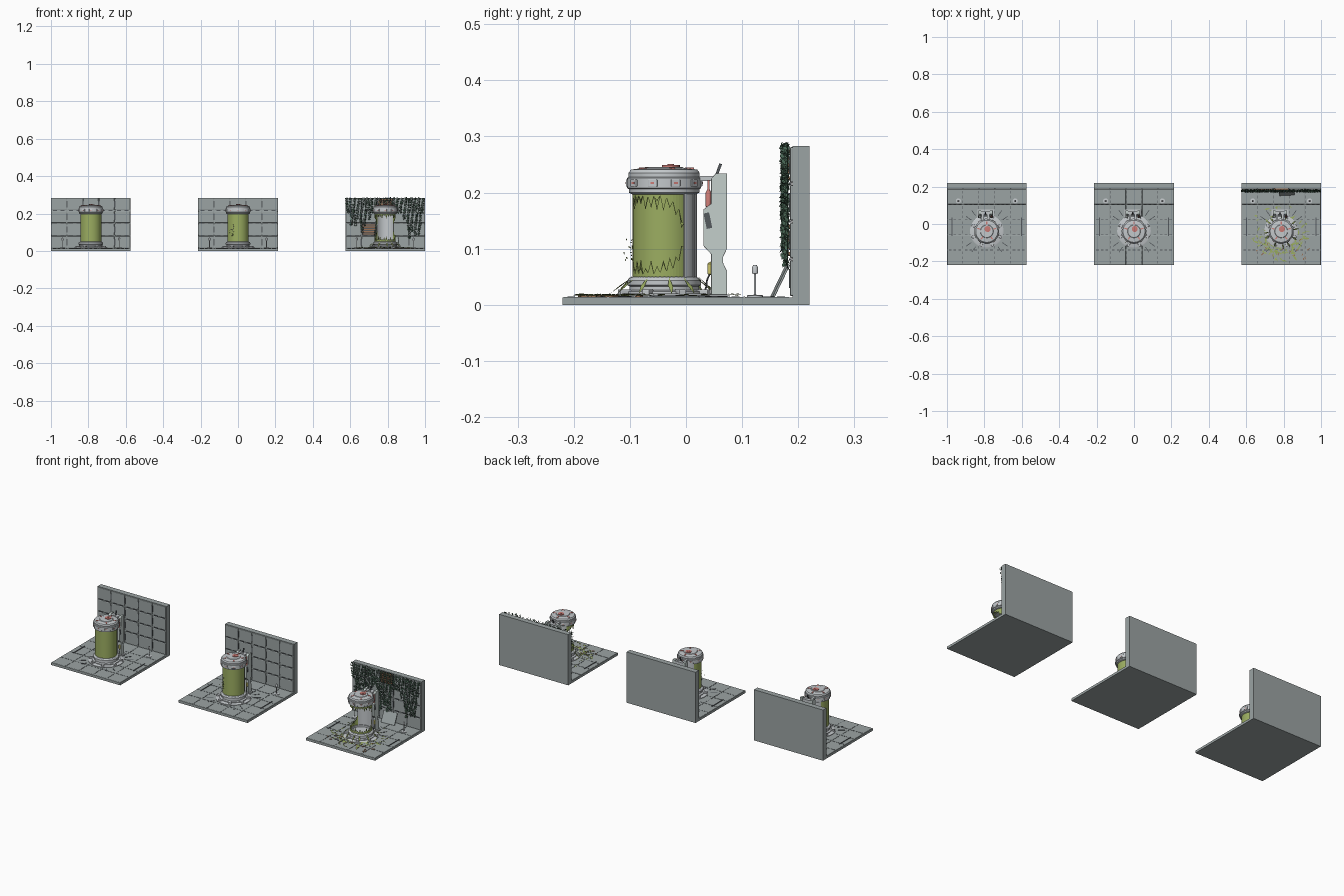
import bpy, bmesh, random
from math import sin, cos, pi, radians
from mathutils import Vector, Matrix, Euler

if "Cube" in bpy.data.objects:
    bpy.data.objects.remove(bpy.data.objects["Cube"])

random.seed(4)
CY = -0.039            # tank axis in y
FLOOR = 0.0143


def mat(name, *rgb):
    m = bpy.data.materials.new(name)
    m.diffuse_color = (*rgb, 1)
    m.use_nodes = True
    m.node_tree.nodes["Principled BSDF"].inputs["Base Color"].default_value = m.diffuse_color
    return m


GREY = mat("wall_grey", .33, .37, .37)
METAL = mat("metal", .55, .58, .6)
DARK = mat("dark", .09, .1, .11)
GREEN = mat("green_glass", .33, .42, .12)
RED = mat("red", .6, .2, .18)
VINE = mat("vine", .06, .12, .08)
BROWN = mat("brown", .3, .16, .09)
YELLOW = mat("yellow", .6, .55, .15)
PALE = mat("pale_frame", .55, .62, .6)


def finish(bm, name, m, bevel=0, smooth=True):
    bmesh.ops.recalc_face_normals(bm, faces=bm.faces)
    me = bpy.data.meshes.new(name)
    bm.to_mesh(me)
    bm.free()
    if smooth:
        me.shade_smooth()
        me.set_sharp_from_angle(angle=radians(30))
    if m:
        me.materials.append(m)
    ob = bpy.data.objects.new(name, me)
    bpy.context.collection.objects.link(ob)
    if bevel:
        b = ob.modifiers.new("bevel", "BEVEL")
        b.width, b.segments = bevel, 2
    return ob


def boxes(name, items, m=None, bevel=0):
    """items: (centre, size, optional euler)"""
    bm = bmesh.new()
    for c, s, *r in items:
        rot = Euler(r[0]).to_matrix().to_4x4() if r else Matrix()
        bmesh.ops.create_cube(bm, size=1, matrix=Matrix.Translation(c) @ rot @ Matrix.Diagonal((*s, 1)))
    return finish(bm, name, m, bevel, False)


def lathe(name, prof, cx, cy, m=None, seg=48, a0=0, a1=360):
    """revolve (radius, z) points about a vertical axis"""
    bm = bmesh.new()
    rows = []
    for i in range(seg + 1):
        a = radians(a0 + (a1 - a0) * i / seg)
        rows.append([bm.verts.new((cx + r * cos(a), cy + r * sin(a), z)) for r, z in prof])
    for p, q in zip(rows, rows[1:]):
        for j in range(len(prof) - 1):
            bm.faces.new((p[j], q[j], q[j + 1], p[j + 1]))
    bmesh.ops.remove_doubles(bm, verts=bm.verts, dist=1e-6)
    return finish(bm, name, m)


def prism(name, pts, x0, x1, m=None, bevel=0):
    """extrude a (y, z) outline along x"""
    bm = bmesh.new()
    f = bm.faces.new([bm.verts.new((x0, y, z)) for y, z in pts])
    ext = bmesh.ops.extrude_face_region(bm, geom=[f])
    bmesh.ops.translate(bm, vec=(x1 - x0, 0, 0), verts=[v for v in ext["geom"] if isinstance(v, bmesh.types.BMVert)])
    return finish(bm, name, m, bevel, False)


def tube(name, pts, r, m):
    cu = bpy.data.curves.new(name, "CURVE")
    cu.dimensions, cu.bevel_depth, cu.bevel_resolution = "3D", r, 2
    sp = cu.splines.new("BEZIER")
    sp.bezier_points.add(len(pts) - 1)
    for b, p in zip(sp.bezier_points, pts):
        b.co, b.handle_left_type, b.handle_right_type = p, "AUTO", "AUTO"
    cu.materials.append(m)
    bpy.context.collection.objects.link(bpy.data.objects.new(name, cu))


def kites(name, items, m):
    """small leaf or shard blades: (position, length, width, euler)"""
    bm = bmesh.new()
    for c, l, w, e in items:
        M = Matrix.Translation(c) @ Euler(e).to_matrix().to_4x4()
        v = [bm.verts.new(M @ Vector(p)) for p in ((-l / 2, 0, 0), (0, -w / 2, .001), (l / 2, 0, 0), (0.1 * l, w / 2, .001), (0, 0, -.0008))]
        for a, b in ((0, 1), (1, 2), (2, 3), (3, 0)):
            bm.faces.new((v[a], v[b], v[4]))
        bm.faces.new(v[:4])
    return finish(bm, name, m, 0, False)


def jagged(name, X, z0, sign, lo, hi):
    """broken rim of glass left standing around the front of the tank"""
    bm = bmesh.new()
    prev, n = None, 44
    for i in range(n + 1):
        a = radians(140 + 260 * i / n)
        edge = abs(2 * i / n - 1) ** 8 * .05
        h = (hi if i % 2 else lo) * random.uniform(.5, 1.1) + edge
        cur = [bm.verts.new((X + .056 * cos(a), CY + .056 * sin(a), z)) for z in (z0, z0 + sign * h)]
        if prev:
            bm.faces.new((prev[0], cur[0], cur[1], prev[1]))
        prev = cur
    ob = finish(bm, name, GREEN, 0, False)
    ob.modifiers.new("thickness", "SOLIDIFY").thickness = .0015


PX, PZ = .0852, .0674
for n, X in enumerate((-.787, 0, .787)):
    broken = n == 2
    gaps = {(1, 1), (2, 3)} if broken else set()
    # floor and wall slabs with raised panels and dark seam clips
    boxes("floor_slab", [((X, 0, .0065), (.426, .44, .013))], GREY)
    boxes("wall_slab", [((X, .205, .1415), (.426, .03, .283))], GREY)
    wall, clips, tiles, slots = [], [], [], []
    for i in range(5):
        x = X + (i - 2) * PX
        for j in range(4):
            z = .0135 + (j + .5) * PZ
            if (i, j) not in gaps:
                wall.append(((x, .1885, z), (PX - .004, .007, PZ - .004)))
            if i < 4:
                clips.append(((x + PX / 2, .186, z), (.006, .004, .034)))
            if j < 3:
                clips += [((x + s * .02, .186, z + PZ / 2), (.022, .004, .004)) for s in (-1, 1)]
        for j in range(5):
            y = -.22 + (j + .5) * .081
            tiles.append(((x, y, .0133), (PX - .003, .078, .002)))
            for k in (-.025, 0, .025):
                if i < 4:
                    slots.append(((x + PX / 2, y + k, .0142), (.003, .014, .001)))
                if j < 4:
                    slots.append(((x + k, y + .0405, .0142), (.014, .003, .001)))
    boxes("wall_panels", wall, GREY, .003)
    boxes("wall_seam_clips", clips, DARK)
    boxes("floor_tiles", tiles, GREY, .0007)
    boxes("floor_slots", slots, DARK)
    boxes("floor_side_rails", [((X + s * .185, -.015, .0155), (.005, .1, .003)) for s in (-1, 1)], DARK)
    boxes("floor_radial_marks", [((X + .12 * cos(a), CY + .12 * sin(a), .0148), (.035, .004, .002), (0, 0, a))
                                 for a in [pi / 4 + k * pi / 2 + d for k in range(4) for d in (-.16, .16)]], DARK)
    # small floor beacons
    for s in (-1, 1):
        lathe("beacon", [(0, .013), (.014, .013), (.014, .017), (.0018, .018), (.0018, .055), (.005, .056),
                         (.0055, .066), (.003, .071), (0, .071)], X + s * .152, .123, METAL, 16)

    # tank base, floor ring and feet
    lathe("tank_floor_ring", [(0, .013), (.09, .013), (.09, .017), (.083, .02), (0, .02)], X, CY, METAL)
    lathe("tank_base", [(.072, .018), (.072, .024), (.062, .026), (.062, .033), (.066, .035), (.066, .043),
                        (.062, .048), (.056, .05), (.05, .05), (.05, .04), (0, .04)], X, CY, METAL)
    boxes("tank_feet", [((X + .076 * cos(a), CY + .076 * sin(a), .022), (.022, .014, .011), (0, 0, a))
                        for a in [k * pi / 4 + pi / 8 for k in range(8)]], METAL, .002)
    # tank cap with red marker lights and valve
    lathe("tank_cap", [(0, .2), (.057, .197), (.063, .2), (.063, .206), (.066, .208), (.066, .226), (.0635, .228), (.0635, .235),
                       (.059, .241), (.035, .244), (.033, .246), (0, .246)], X, CY, METAL)
    marks = [k * pi / 5 + pi / 10 for k in range(10)]
    boxes("cap_clasps", [((X + .065 * cos(a), CY + .065 * sin(a), .217), (.006, .017, .013), (0, 0, a)) for a in marks], METAL, .001)
    boxes("cap_marker_lights", [((X + .068 * cos(a), CY + .068 * sin(a), .217), (.002, .007, .003), (0, 0, a)) for a in marks], RED)
    lathe("cap_valve", [(0, .245), (.016, .245), (.016, .249), (.006, .2495), (.006, .251), (0, .251)], X + .004, CY + .012, RED, 20)
    boxes("cap_top_bars", [((X + .045 * cos(a), CY + .045 * sin(a), .243), (.016, .006, .003), (0, 0, a)) for a in marks[::2]], RED)
    # metal rear shell and glass front
    lathe("tank_rear_shell", [(.0575, .048), (.0575, .2), (.0545, .2), (.0545, .048), (.0575, .048)], X, CY, METAL, 20, 40, 140)
    boxes("tank_shell_ribs", [((X + .0575 * cos(a), CY + .0575 * sin(a), .124), (.003, .004, .15), (0, 0, a))
                              for a in map(radians, (40, 65, 90, 115, 140))], METAL)
    if broken:
        jagged("broken_glass_lower", X, .048, 1, .008, .03)
        jagged("broken_glass_upper", X, .2, -1, .006, .028)
    else:
        lathe("glass_front", [(.056, .048), (.056, .2)], X, CY, GREEN, 40, 140, 400)

    # rear support column, arm, canister, hose
    col = [(.045, .013), (.073, .013), (.073, .06), (.066, .075), (.066, .085), (.073, .1), (.073, .234), (.053, .234),
           (.045, .225), (.045, .18), (.031, .17), (.031, .105), (.045, .09)]
    for s in (-.045, .018):
        prism("support_cheek", col, X + s, X + s + .014, PALE, .001)
    prism("support_core", [(.052, .013), (.068, .013), (.062, .08), (.07, .1), (.07, .228), (.05, .228), (.05, .18), (.04, .165), (.04, .1), (.052, .085)],
          X - .032, X + .02, METAL)
    boxes("support_windows", [((X + s, .039, .15), (.002, .01, .028), (.2, 0, 0)) for s in (-.0455, .0325)], DARK)
    boxes("support_arm", [((X - .022, .035, .225), (.012, .05, .009)), ((X + .008, .035, .225), (.012, .05, .009))], METAL, .001)
    boxes("support_lever", [((X - .007, .058, .241), (.006, .005, .022), (-.35, 0, 0))], DARK)
    boxes("support_floor_plate", [((X - .006, .055, .0155), (.09, .045, .005))], METAL, .001)
    lathe("red_canister", [(0, .173), (.005, .175), (.005, .2), (.002, .206), (.002, .222), (0, .222)], X + .025, .04, RED, 16)
    lathe("yellow_canister", [(0, .053), (.005, .055), (.005, .073), (0, .077)], X + .026, .043, YELLOW, 16)
    tube("hose", [(X + .026, .02, .02), (X + .028, .032, .024), (X + .027, .038, .045), (X + .026, .043, .056)], .0015, DARK)

# cracks and leaking drops on the middle tank
def on_glass(a, z, r=.0567):
    return (r * cos(radians(a)), CY + r * sin(radians(a)), z)


tube_paths = [[(240, .11), (247, .125), (243, .14)], [(240, .11), (230, .118), (222, .112)], [(240, .11), (236, .095), (244, .08)]]
for path in tube_paths:
    tube("glass_crack", [on_glass(a, z) for a, z in path], .0006, DARK)
kites("leak_drops", [(on_glass(240 + random.uniform(-9, 9), random.uniform(.075, .118), random.uniform(.06, .078)), .005, .0025,
                      [random.uniform(0, 6) for _ in range(3)]) for _ in range(22)], GREEN)

# third bay: exposed brown pipework behind missing panels, fallen panel
X = .787
for cx, cz in ((X - PX, .0135 + 1.5 * PZ), (X, .0135 + 3.5 * PZ)):
    boxes("exposed_recess", [((cx, .1895, cz), (PX - .004, .002, PZ - .004))], DARK)
    boxes("exposed_bars", [((cx + random.uniform(-.003, .003), .186, cz - .024 + k * .012), (PX - .012, .01, .007)) for k in range(5)], BROWN, .0015)
boxes("fallen_panel", [((X + .03, .168, .043), (PX - .004, .004, .064), (-.45, 0, .05))], GREY, .001)

# glass shards and spilled fluid scattered on the floor
shards = []
for _ in range(120):
    a, r = random.uniform(0, 2 * pi), .07 + .09 * random.random() ** 1.3
    if sin(a) > .3 and random.random() < .7:
        a = -a
    shards.append(((X + r * cos(a), CY + r * sin(a), random.uniform(.016, .019)), random.uniform(.012, .04), random.uniform(.004, .012),
                   (random.uniform(-.12, .12), random.uniform(-.06, .06), random.uniform(0, 6.3))))
kites("floor_shards", shards, GREEN)
lean = []
for k in range(12):
    a = k * pi / 6 + random.uniform(-.2, .2)
    lean.append(((X + .078 * cos(a), CY + .078 * sin(a), .034), .045, .009, (0, random.uniform(.6, 1), a)))
kites("leaning_shards", lean, GREEN)
boxes("floor_debris", [((X + random.uniform(-.15, .15), random.uniform(-.19, -.08), .0155), (random.uniform(.006, .02), .005, .003),
                        (0, 0, random.uniform(0, 3))) for _ in range(25)], BROWN)

# hanging vines on the wall
leaves = []
for k in range(22):
    x0 = X - .203 + k * .0193
    low = random.choice((.065, .08, .1, .13, .17, .2))
    z = .282
    while z > low:
        x = x0 + .005 * sin(z * 40 + k)
        for s in (-1, 1):
            leaves.append(((x + s * .004, .177 + random.uniform(-.006, .004), z + random.uniform(-.003, .003)), .014, .008,
                           (random.uniform(-.9, .9), random.uniform(.3, 1.2), s * random.uniform(.2, 1.6))))
        z -= .0085
    tube("vine_stem", [(x0 + .005 * sin(t * 40 + k), .181, t) for t in (.284, (low + .28) / 2, low)], .001, VINE)
kites("vine_leaves", leaves, VINE)
